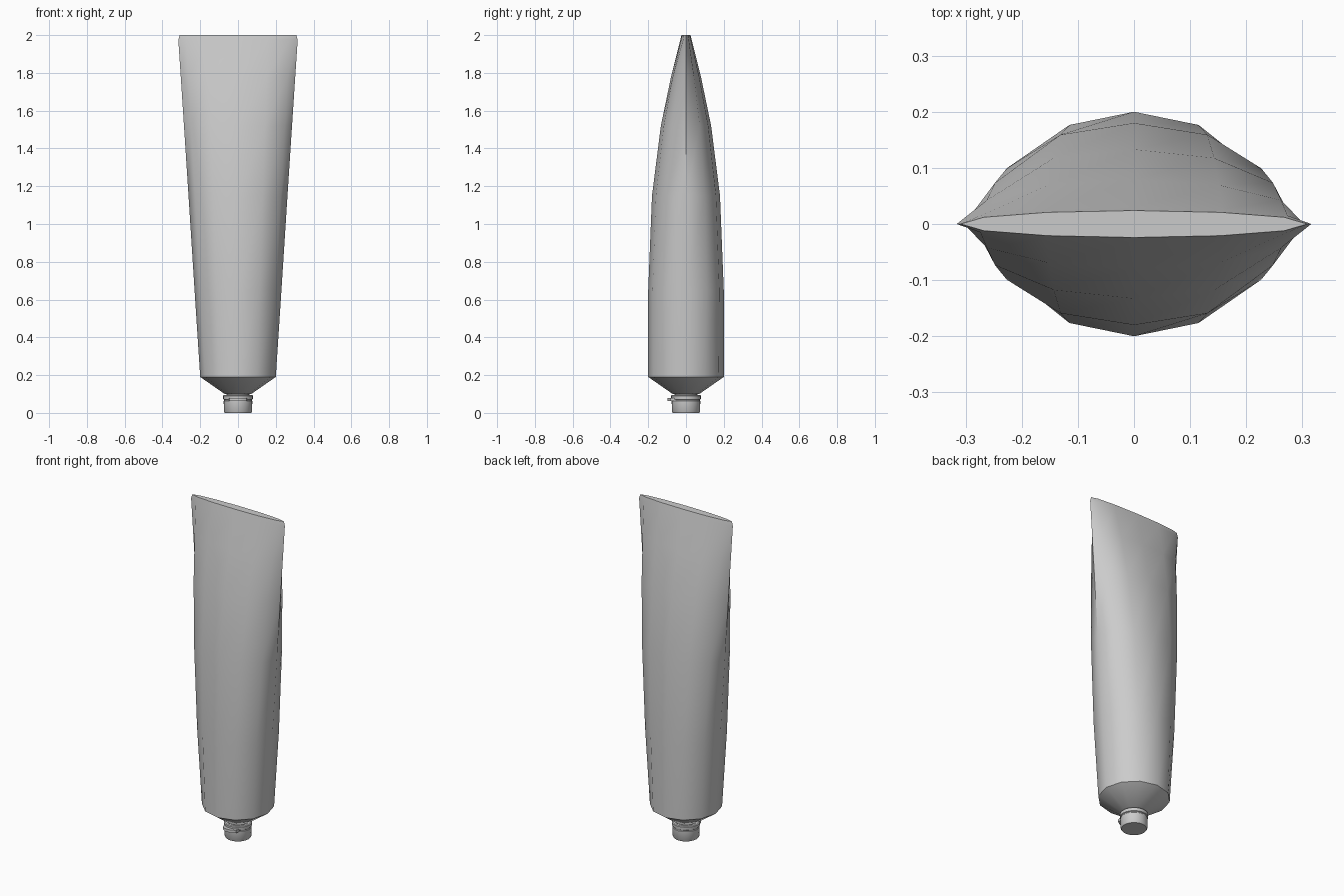
import bpy, bmesh, math
from mathutils import Vector

if "Cube" in bpy.data.objects:
    bpy.data.objects.remove(bpy.data.objects["Cube"])


def loft(name, rings, sides, angle=40):
    """Skin a stack of rings (z, half_x, half_y, boxiness) and cap both ends."""
    bm = bmesh.new()
    loops = []
    for z, rx, ry, box in rings:
        loop = []
        for i in range(sides):
            a = 2 * math.pi * i / sides
            s = math.sin(a)
            y = math.copysign(abs(s) ** (1 - box), s) if abs(s) > 1e-6 else 0
            loop.append(bm.verts.new((rx * math.cos(a), ry * y, z)))
        loops.append(loop)
    for lo, hi in zip(loops, loops[1:]):
        for i in range(sides):
            j = (i + 1) % sides
            bm.faces.new((lo[i], lo[j], hi[j], hi[i]))
    bm.faces.new(loops[0][::-1])
    bm.faces.new(loops[-1])
    return finish(bm, name, angle)


def finish(bm, name, angle):
    bmesh.ops.recalc_face_normals(bm, faces=bm.faces)
    mesh = bpy.data.meshes.new(name)
    bm.to_mesh(mesh)
    bm.free()
    ob = bpy.data.objects.new(name, mesh)
    bpy.context.collection.objects.link(ob)
    bpy.ops.object.select_all(action='DESELECT')
    bpy.context.view_layer.objects.active = ob
    ob.select_set(True)
    bpy.ops.object.shade_smooth_by_angle(angle=math.radians(angle))
    return ob


# Tube: round shoulder flattening to a wide crimped end
loft("tube_body", [
    (0.10, 0.070, 0.070, 0),
    (0.19, 0.200, 0.200, 0),
    (0.65, 0.230, 0.200, 0.13),
    (1.15, 0.262, 0.180, 0.14),
    (1.52, 0.286, 0.133, 0.14),
    (1.78, 0.303, 0.079, 0.10),
    (1.975, 0.316, 0.030, 0),
    (2.00, 0.309, 0.024, 0),
], 12)

# Neck between shoulder and cap
loft("neck", [(0.08, 0.062, 0.062, 0), (0.105, 0.062, 0.062, 0)], 16)

# Cap: base, seam groove and lid
loft("cap", [
    (0.000, 0.070, 0.070, 0),
    (0.006, 0.074, 0.074, 0),
    (0.062, 0.076, 0.076, 0),
    (0.065, 0.073, 0.073, 0),
    (0.069, 0.073, 0.073, 0),
    (0.072, 0.078, 0.078, 0),
    (0.090, 0.079, 0.079, 0),
    (0.094, 0.075, 0.075, 0),
], 24)

# Thumb tab on the front of the cap
bm = bmesh.new()
pts = [(-0.05, -0.05), (-0.045, -0.082), (-0.02, -0.098),
       (0.02, -0.098), (0.045, -0.082), (0.05, -0.05)]
face = bm.faces.new([bm.verts.new((x, y, 0.062)) for x, y in pts])
top = bmesh.ops.extrude_face_region(bm, geom=[face])["geom"]
bmesh.ops.translate(bm, vec=Vector((0, 0, 0.017)),
                    verts=[g for g in top if isinstance(g, bmesh.types.BMVert)])
finish(bm, "cap_tab", 40)
